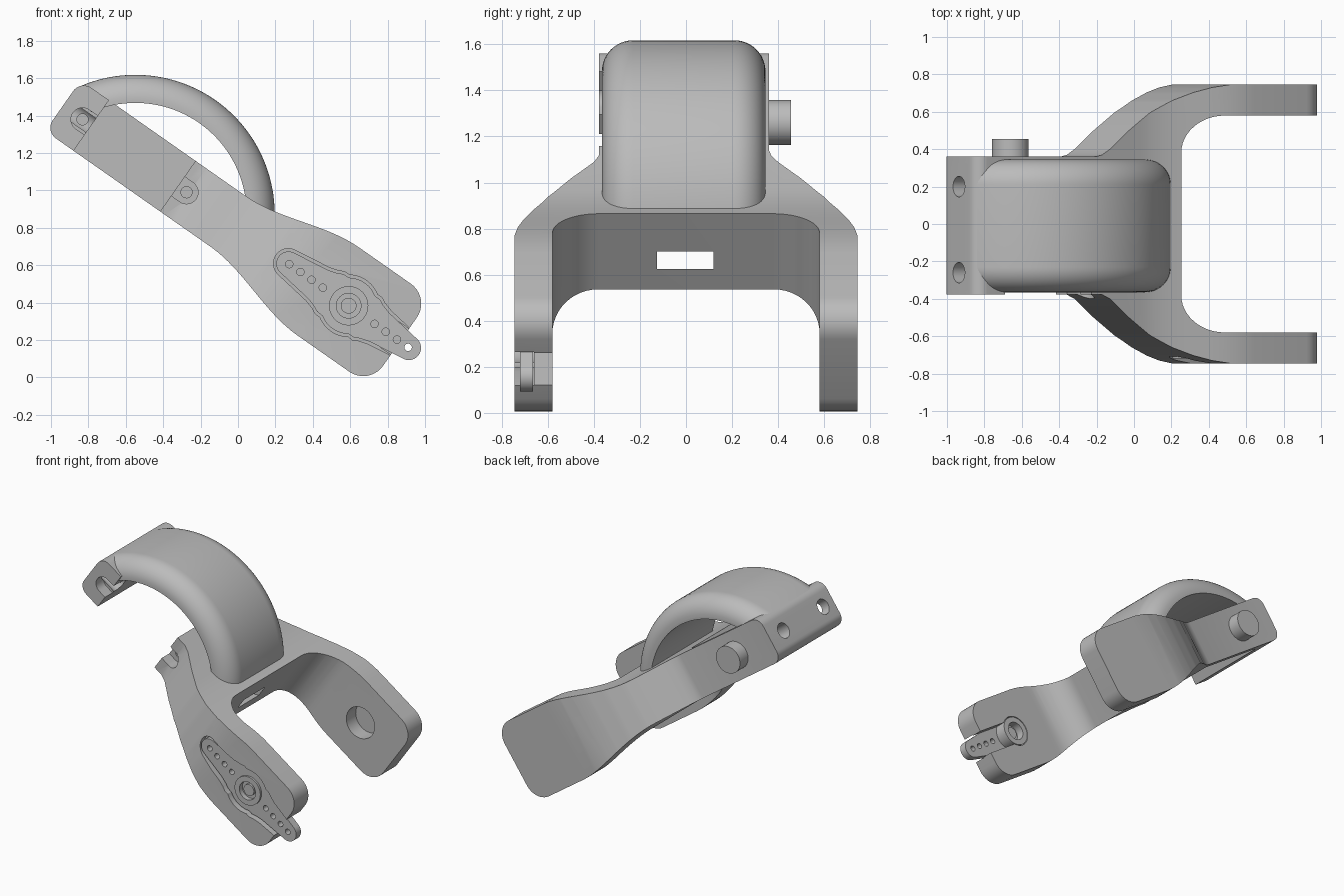
import bpy, bmesh, math
from mathutils import Matrix

if "Cube" in bpy.data.objects:
    bpy.data.objects.remove(bpy.data.objects["Cube"])

TILT = math.radians(35)
MID = 0.653          # centre height of the bar before tilting
AXLE = 0.265         # position of the joint axle along the bar

grey = bpy.data.materials.new("light_grey")
grey.use_nodes = True
colour = (0.5, 0.5, 0.5, 1)
grey.diffuse_color = colour
bsdf = next(n for n in grey.node_tree.nodes if n.type == 'BSDF_PRINCIPLED')
bsdf.inputs["Base Color"].default_value = colour


# Everything is modelled with the bar along x, then tilted at the end.
def prism(name, points, lo, hi, axis='y'):
    """Extrude an outline: (x, z) along y, or (x, y) along z."""
    bm = bmesh.new()
    put = (lambda a, b, t: (a, t, b)) if axis == 'y' else (lambda a, b, t: (a, b, t))
    rings = [[bm.verts.new(put(a, b, t)) for a, b in points] for t in (lo, hi)]
    bm.faces.new(rings[0])
    bm.faces.new(rings[1])
    n = len(points)
    for i in range(n):
        j = (i + 1) % n
        bm.faces.new((rings[0][i], rings[0][j], rings[1][j], rings[1][i]))
    return finish(name, bm)


def finish(name, bm):
    bmesh.ops.recalc_face_normals(bm, faces=bm.faces)
    mesh = bpy.data.meshes.new(name)
    bm.to_mesh(mesh)
    bm.free()
    mesh.materials.append(grey)
    ob = bpy.data.objects.new(name, mesh)
    bpy.context.collection.objects.link(ob)
    return ob


def box(x0, x1, y0, y1, z0, z1):
    return prism("cutter", [(x0, z0), (x1, z0), (x1, z1), (x0, z1)], y0, y1)


def arc(cx, cz, r, start, end, n=10):
    return [(cx + r * math.cos(math.radians(start + (end - start) * i / n)),
             cz + r * math.sin(math.radians(start + (end - start) * i / n))) for i in range(n + 1)]


def disc(name, x, z, r, y0, y1, n=40):
    return prism(name, arc(x, z, r, 0, 360, n)[:-1], y0, y1)


def boolean(ob, cutter, operation='DIFFERENCE'):
    mod = ob.modifiers.new("cut", 'BOOLEAN')
    mod.object, mod.operation, mod.solver = cutter, operation, 'EXACT'
    bpy.context.view_layer.objects.active = ob
    bpy.ops.object.modifier_apply(modifier=mod.name)
    bpy.data.objects.remove(cutter)


# Fork bracket: plan outline crossed with the flared side outline
flare = [(-0.82, 0.36), (-0.78, 0.37), (-0.73, 0.40), (-0.606, 0.5), (-0.47, 0.595),
         (-0.34, 0.66), (-0.22, 0.704), (-0.12, 0.73), (-0.02, 0.745)]
inner = [(-0.049 - 0.24 * math.sin(a), 0.38 + 0.2 * math.cos(a))
         for a in (math.pi / 2 * i / 12 for i in range(13))]
back_half = [(-1.7, 0.36)] + flare + [(0.7, 0.745), (0.7, 0.58)] + inner
front_half = [(x, -(max(y, 0.378))) for x, y in reversed(back_half)]
bracket = prism("fork_bracket", back_half + front_half, 0.2, 1.1, 'z')


def half_height(x):
    t = min(max((x + 0.52) / 0.65, 0), 1)
    return 0.165 + 0.122 * t * t * (3 - 2 * t)


edge = [(-0.52 + 0.65 * i / 16, half_height(-0.52 + 0.65 * i / 16)) for i in range(17)]
upper = arc(-1.53, 0.095, 0.07, 180, 90) + edge + arc(0.47, 0.157, 0.13, 90, 0)
side = [(x, MID + h) for x, h in upper] + [(x, MID - h) for x, h in reversed(upper)]
boolean(bracket, prism("cutter", side, -1, 1), 'INTERSECT')

# Motor bay, open above, below and at the front
boolean(bracket, box(-1.415, -0.85, -1, 0.28, 0, 1.3))

# Screw seats beside the bay
for x, s in ((-1.472, 1), (-0.793, -1)):
    start = 90 if s > 0 else -90
    seat = arc(x, MID, 0.062, start, start + 180, 16)
    seat += [(x + s * 0.12, MID - s * 0.062), (x + s * 0.12, MID + s * 0.062)]
    boolean(bracket, prism("cutter", seat, -0.5, -0.29))
    boolean(bracket, disc("cutter", x, MID, 0.03, -0.3, -0.15, 20))

# Bolt holes through the end block
for y in (0.2, -0.26):
    cutter = disc("cutter", 0, 0, 0.055, -0.2, 0.2)
    cutter.data.transform(Matrix.Translation((-1.5, y, MID)) @ Matrix.Rotation(math.pi / 2, 4, 'Z'))
    boolean(bracket, cutter)

# Cable slot, level once the bracket is tilted
slot = box(-0.3, 0.4, -0.125, 0.12, 0.625, 0.70)
slot.data.transform(Matrix.Rotation(-TILT, 4, 'Y'))
boolean(bracket, slot)

# Axle socket inside the back arm
boolean(bracket, disc("cutter", AXLE, MID, 0.115, 0.5, 0.69))


# Servo horn outline, grown by g for its recess
def horn_outline(g):
    quarter = arc(0.393, 0, 0.065 + g, 0, 80) + [(0.2, 0.093 + g), (0.15, 0.108 + g), (0.12, 0.123 + g)]
    quarter += arc(0, 0, 0.15 + g, 56, 90, 6)
    left = [(-x, z) for x, z in reversed(quarter[:-1])]
    top = quarter + left
    low = [(x, -z) for x, z in reversed(top[1:-1])]
    return [(AXLE + x, MID + z) for x, z in top + low]


boolean(bracket, prism("cutter", horn_outline(0.015), -0.9, -0.66))
boolean(bracket, box(AXLE, 0.9, -0.9, -0.5, MID - 0.084, MID + 0.084))
boolean(bracket, disc("cutter", AXLE, MID, 0.11, -0.9, -0.5))

# Servo horn with its row of holes
horn = prism("servo_horn", horn_outline(0), -0.72, -0.665)
for d in (0.169, 0.242, 0.315, 0.388):
    for s in (-1, 1):
        boolean(horn, disc("cutter", AXLE + s * d, MID, 0.02, -0.9, -0.5, 16))
boolean(horn, disc("cutter", AXLE, MID, 0.09, -0.9, -0.5))

# Hub with a counterbore on both sides, and its screw
hub = disc("horn_hub", AXLE, MID, 0.105, -0.735, -0.58)
boolean(hub, disc("cutter", AXLE, MID, 0.066, -0.9, -0.70))
boolean(hub, disc("cutter", AXLE, MID, 0.066, -0.64, -0.5))
screw = disc("hub_screw", AXLE, MID, 0.042, -0.72, -0.62, 24)

# Pivot peg on the back wall
peg = disc("pivot_peg", -1.264, MID, 0.098, 0.34, 0.455)

# Arched guard: rounded band section swept round an arc
section = [(0.595, 0.345), (0.61, 0.345)]
section += [(r, y) for r, y in arc(0.61, 0.21, 0.135, 90, 0, 12)]
section += [(r, y - 0.02) for r, y in arc(0.61, -0.21, 0.135, 0, -90, 12)]
section += [(0.595, -0.365)]
bm = bmesh.new()
rings = []
for i in range(41):
    a = math.radians(31.5 + 117 * i / 40)
    rings.append([bm.verts.new((-0.95 + r * math.cos(a), y, 0.4 + r * math.sin(a))) for r, y in section])
for r0, r1 in zip(rings, rings[1:]):
    for k in range(len(section)):
        m = (k + 1) % len(section)
        bm.faces.new((r0[k], r0[m], r1[m], r1[k]))
bm.faces.new(rings[0])
bm.faces.new(rings[-1])
guard = finish("arched_guard", bm)

# Tilt every part and smooth the curved faces
bpy.ops.object.select_all(action='DESELECT')
for ob in (bracket, horn, hub, screw, peg, guard):
    ob.data.transform(Matrix.Rotation(TILT, 4, 'Y'))
    ob.select_set(True)
bpy.context.view_layer.objects.active = bracket
bpy.ops.object.shade_smooth_by_angle(angle=math.radians(30))
